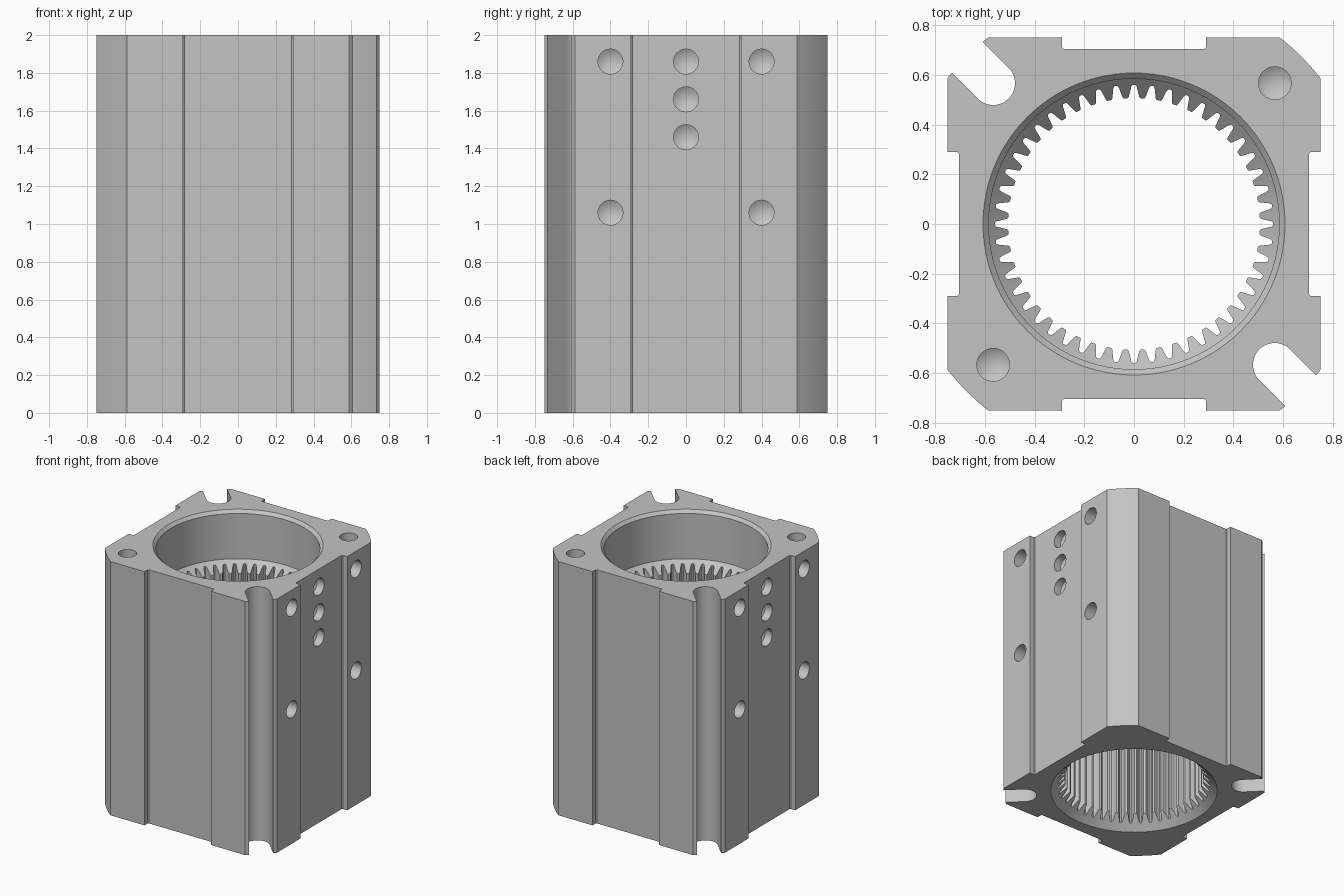
import bpy, bmesh, math
from mathutils import Matrix, Vector

cube = bpy.data.objects.get("Cube")
if cube:
    bpy.data.objects.remove(cube, do_unlink=True)

steel = bpy.data.materials.new("light grey metal")
steel.use_nodes = True
GREY = (0.55, 0.55, 0.55, 1)
steel.diffuse_color = GREY
steel.node_tree.nodes["Principled BSDF"].inputs["Base Color"].default_value = GREY


def polar(r, deg):
    return (r * math.cos(math.radians(deg)), r * math.sin(math.radians(deg)))


def make_object(name, bm, matrix=None):
    bmesh.ops.remove_doubles(bm, verts=bm.verts, dist=1e-5)
    bmesh.ops.recalc_face_normals(bm, faces=bm.faces)
    if matrix:
        bm.transform(matrix)
    mesh = bpy.data.meshes.new(name)
    bm.to_mesh(mesh)
    bm.free()
    mesh.materials.append(steel)
    obj = bpy.data.objects.new(name, mesh)
    bpy.context.scene.collection.objects.link(obj)
    return obj


def prism(name, outline, z0, z1):
    bm = bmesh.new()
    face = bm.faces.new([bm.verts.new((x, y, z0)) for x, y in outline])
    ext = bmesh.ops.extrude_face_region(bm, geom=[face], use_keep_orig=True)
    top = [v for v in ext["geom"] if isinstance(v, bmesh.types.BMVert)]
    bmesh.ops.translate(bm, verts=top, vec=(0, 0, z1 - z0))
    return make_object(name, bm)


def revolve(name, profile, sides, matrix=None):
    """Closed solid of revolution about z from (radius, height) pairs."""
    bm = bmesh.new()
    rings = [[bm.verts.new((*polar(r, 360 * i / sides), z)) for i in range(sides)]
             for r, z in profile]
    for a, b in zip(rings, rings[1:]):
        for i in range(sides):
            j = (i + 1) % sides
            bm.faces.new((a[i], a[j], b[j], b[i]))
    for ring, (r, z) in ((rings[0], profile[0]), (rings[-1], profile[-1])):
        if r > 0:
            bm.faces.new(ring)
    return make_object(name, bm, matrix)


def cut(target, cutter):
    cutter.hide_render = True
    mod = target.modifiers.new("cut", "BOOLEAN")
    mod.operation = "DIFFERENCE"
    mod.solver = "EXACT"
    mod.object = cutter
    bpy.context.view_layer.objects.active = target
    bpy.ops.object.modifier_apply(modifier=mod.name)
    bpy.data.objects.remove(cutter, do_unlink=True)


# Outer section: half the outline, then the same half turned by 180 degrees
HALF, STEP, FLAT, CORNER = 0.75, 0.29, 0.705, 0.953
SLOT, SLOT_R = 0.567, 0.088
HEIGHT = 2.0
start = math.degrees(math.acos(HALF / CORNER))
fillet = 0.007

half = [(FLAT, STEP - fillet), (FLAT + fillet, STEP), (HALF, STEP)]
half += [polar(CORNER, start + (90 - 2 * start) * i / 8) for i in range(9)]
half += [(STEP, HALF), (STEP, FLAT + fillet), (STEP - fillet, FLAT),
         (fillet - STEP, FLAT), (-STEP, FLAT + fillet), (-STEP, HALF)]
# open clamping slot on the corner diagonal
mouth = math.degrees(math.asin(SLOT_R / CORNER))
half += [polar(CORNER, 180 - start - (90 - 2 * start)), polar(CORNER, 135 - mouth)]
for i in range(25):
    x, y = polar(SLOT_R, 45 - 180 * i / 24)
    half.append((x - SLOT, y + SLOT))
half += [polar(CORNER, 135 + mouth), polar(CORNER, 180 - start)]
half += [(-HALF, STEP), (-FLAT - fillet, STEP), (-FLAT, STEP - fillet)]
body = prism("gear_housing", half + [(-x, -y) for x, y in half], 0, HEIGHT)

# Internal ring gear, cut right through
TEETH = 48
gap = [(-2.75, 0.507), (-2.3, 0.513), (-1.7, 0.533), (-1.15, 0.553), (-0.6, 0.56)]
gap += [(-a, r) for a, r in reversed(gap)]
gear = [polar(r, 360 * t / TEETH + a) for t in range(TEETH) for a, r in gap]
cut(body, prism("tooth_cutter", gear, -0.1, HEIGHT + 0.1))

# Smooth upper bore with chamfered rim and tapered tooth ends
cut(body, revolve("upper_bore_cutter",
                  [(0.45, 1.485), (0.585, 1.62), (0.585, 1.977), (0.628, 2.02)], 96))
cut(body, revolve("lower_bore_cutter", [(0.628, -0.02), (0.45, 0.158)], 96))


# Drilled blind holes with conical bottoms
def drill(position, inward, depth, radius=0.066):
    turn = Vector(inward).to_track_quat("Z", "Y").to_matrix().to_4x4()
    profile = [(radius, -0.03), (radius, depth), (0, depth + radius * 0.6)]
    cut(body, revolve("drill_cutter", profile, 32, Matrix.Translation(position) @ turn))


for side in (1, -1):
    drill((side * 0.567, side * 0.567, HEIGHT), (0, 0, -1), 0.3)
    for z in (1.86, 1.66, 1.46):
        drill((side * FLAT, 0, z), (-side, 0, 0), 0.06)
    for y in (-0.4, 0.4):
        for z in (1.86, 1.06):
            drill((side * HALF, y, z), (-side, 0, 0), 0.18)

bpy.ops.object.select_all(action="DESELECT")
body.select_set(True)
bpy.context.view_layer.objects.active = body
bpy.ops.object.shade_smooth_by_angle(angle=math.radians(25))
